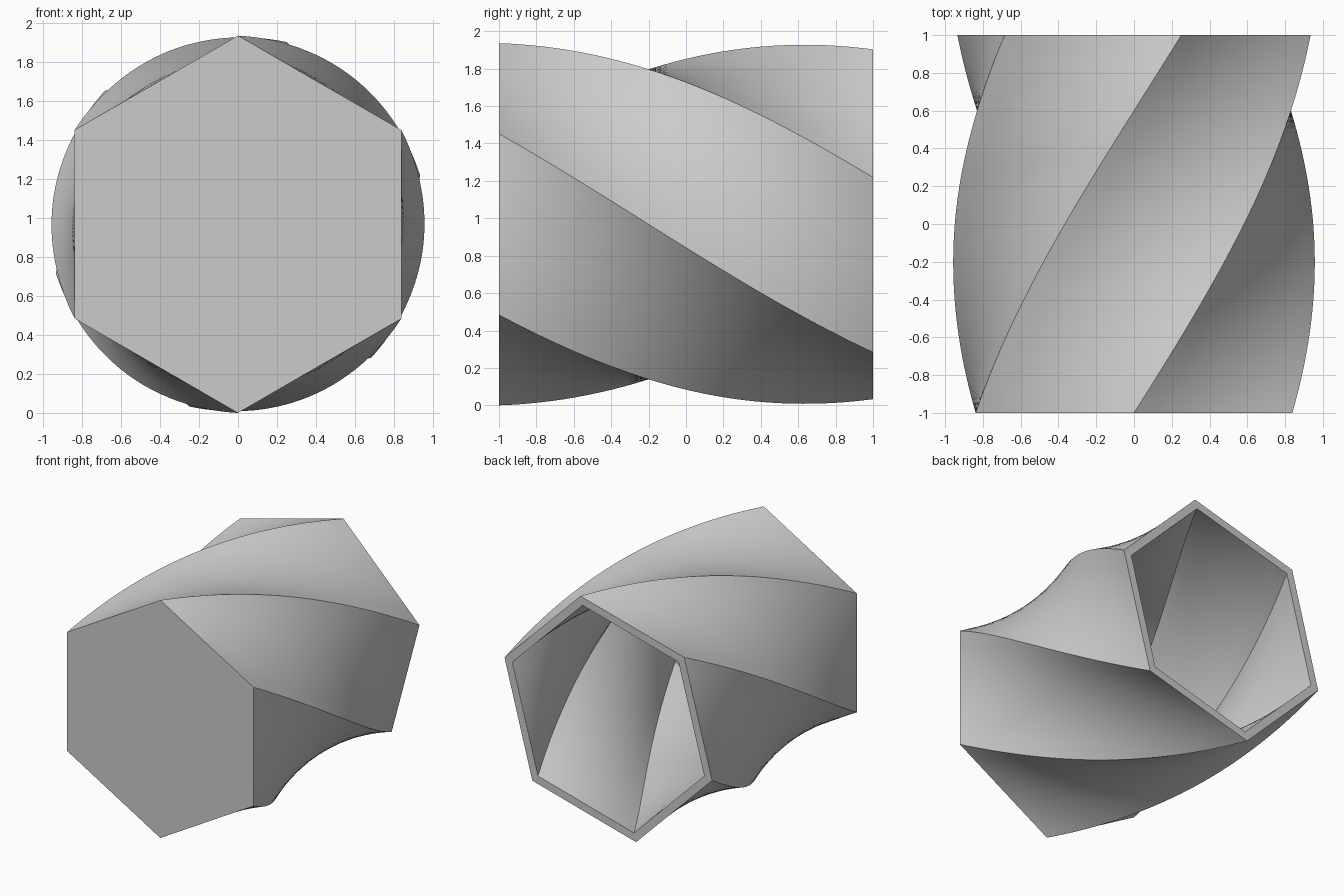
import bpy, bmesh, math

if "Cube" in bpy.data.objects:
    bpy.data.objects.remove(bpy.data.objects["Cube"], do_unlink=True)

SIDES, CUTS, STEPS = 6, 8, 64
TWIST = math.radians(75)
CENTRE_Z = 0.968
INNER = 0.925      # inner to outer radius ratio
FLOOR = 0.06

grey = bpy.data.materials.new("plain grey")
grey.use_nodes = True
colour = (0.6, 0.6, 0.6, 1)
grey.diffuse_color = colour
grey.node_tree.nodes["Principled BSDF"].inputs["Base Color"].default_value = colour


def ring(bm, y, scale):
    """Hexagonal cross-section, turned according to its depth."""
    radius = scale * (0.957 + 0.011 * abs(y) ** 3)
    turn = math.pi / 2 - TWIST * (y + 1) / 2
    corners = [(radius * math.cos(turn + math.tau * k / SIDES),
                radius * math.sin(turn + math.tau * k / SIDES)) for k in range(SIDES)]
    verts = []
    for k, (ax, az) in enumerate(corners):
        bx, bz = corners[(k + 1) % SIDES]
        for c in range(CUTS):
            t = c / CUTS
            verts.append(bm.verts.new((ax + (bx - ax) * t, y, CENTRE_Z + az + (bz - az) * t)))
    return verts


def bridge(bm, a, b):
    for i in range(len(a)):
        j = (i + 1) % len(a)
        bm.faces.new((a[i], a[j], b[j], b[i]))


# Twisted hexagonal vase: outer wall, rim, inner wall, floor
bm = bmesh.new()
outer = [ring(bm, -1 + 2 * s / STEPS, 1) for s in range(STEPS + 1)]
inner = [ring(bm, 1 - (2 - FLOOR) * s / STEPS, INNER) for s in range(STEPS + 1)]
rings = outer + inner
for a, b in zip(rings, rings[1:]):
    bridge(bm, a, b)
bm.faces.new(rings[0])
bm.faces.new(rings[-1])
bmesh.ops.recalc_face_normals(bm, faces=bm.faces)

mesh = bpy.data.meshes.new("twisted_vase")
bm.to_mesh(mesh)
bm.free()
mesh.materials.append(grey)
vase = bpy.data.objects.new("twisted_vase", mesh)
bpy.context.collection.objects.link(vase)
bpy.ops.object.select_all(action="DESELECT")
vase.select_set(True)
bpy.context.view_layer.objects.active = vase
bpy.ops.object.shade_smooth_by_angle(angle=math.radians(30))
